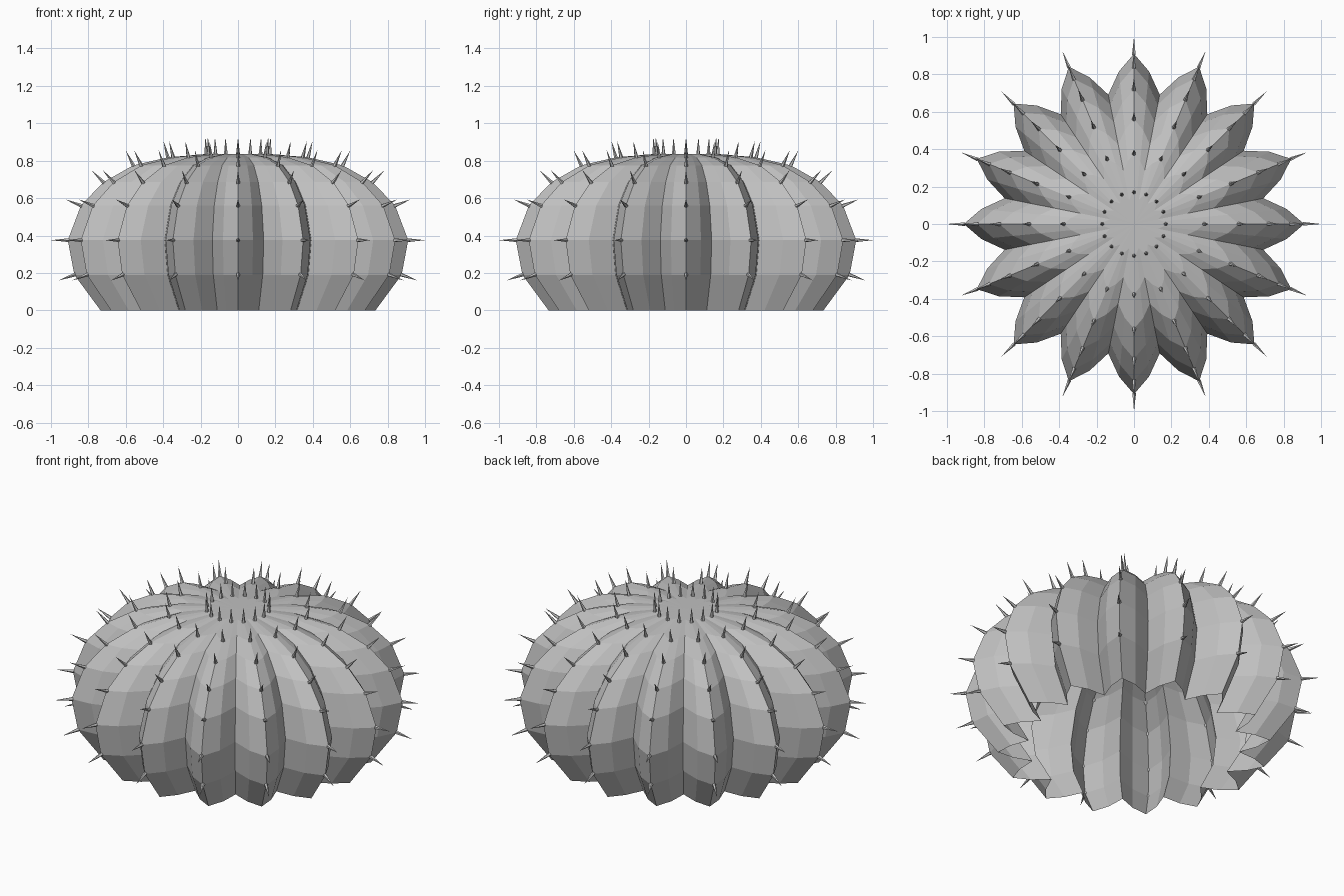
import bpy, bmesh, math
from mathutils import Vector

if "Cube" in bpy.data.objects:
    bpy.data.objects.remove(bpy.data.objects["Cube"])

RIBS = 16
# ring radius at the rib crest, ring height
RINGS = [(0.735, 0.0), (0.875, 0.19), (0.91, 0.375), (0.84, 0.56),
         (0.72, 0.685), (0.56, 0.775), (0.375, 0.818), (0.17, 0.836)]
# spine direction (outward, up) for every ring above the rim
SPINE_DIRS = [(0.94, -0.34), (1, 0), (0.93, 0.37), (0.7, 0.71),
              (0.45, 0.89), (0.26, 0.96), (0.05, 1)]
# crest, flank, valley, flank
RIB_SHAPE = [1.0, 0.901, 0.775, 0.901]

grey = bpy.data.materials.new("soft_grey")
grey.diffuse_color = (0.53, 0.53, 0.53, 1)
grey.use_nodes = True
grey.node_tree.nodes["Principled BSDF"].inputs["Base Color"].default_value = grey.diffuse_color


def finish(bm, name):
    mesh = bpy.data.meshes.new(name)
    bm.to_mesh(mesh)
    bm.free()
    mesh.materials.append(grey)
    obj = bpy.data.objects.new(name, mesh)
    bpy.context.collection.objects.link(obj)


# ribbed body, open underneath
bm = bmesh.new()
n = RIBS * 4
rows = []
for r, z in RINGS:
    row = []
    for i in range(n):
        a = 2 * math.pi * i / n
        q = r * RIB_SHAPE[i % 4]
        row.append(bm.verts.new((q * math.cos(a), q * math.sin(a), z)))
    rows.append(row)
for low, high in zip(rows, rows[1:]):
    for i in range(n):
        j = (i + 1) % n
        bm.faces.new((low[i], low[j], high[j], high[i]))
# crown closing the top
pole = bm.verts.new((0, 0, 0.837))
for i in range(n):
    bm.faces.new((rows[-1][i], rows[-1][(i + 1) % n], pole))
finish(bm, "cactus_body")

# spines along every rib crest
bm = bmesh.new()
SIDES, LENGTH, BASE = 5, 0.09, 0.011
for k in range(RIBS):
    a = 2 * math.pi * k / RIBS
    out = Vector((math.cos(a), math.sin(a), 0))
    side = Vector((-math.sin(a), math.cos(a), 0))
    for (r, z), (do, dz) in zip(RINGS[1:], SPINE_DIRS):
        d = (out * do + Vector((0, 0, dz))).normalized()
        other = d.cross(side)
        foot = out * r + Vector((0, 0, z))
        tip = bm.verts.new(foot + d * LENGTH)
        base = []
        for s in range(SIDES):
            t = 2 * math.pi * s / SIDES
            base.append(bm.verts.new(foot - d * 0.006 + BASE *
                                     (side * math.cos(t) + other * math.sin(t))))
        for s in range(SIDES):
            bm.faces.new((base[s], base[(s + 1) % SIDES], tip))
        bm.faces.new(base[::-1])
bmesh.ops.recalc_face_normals(bm, faces=bm.faces)
finish(bm, "cactus_spines")
